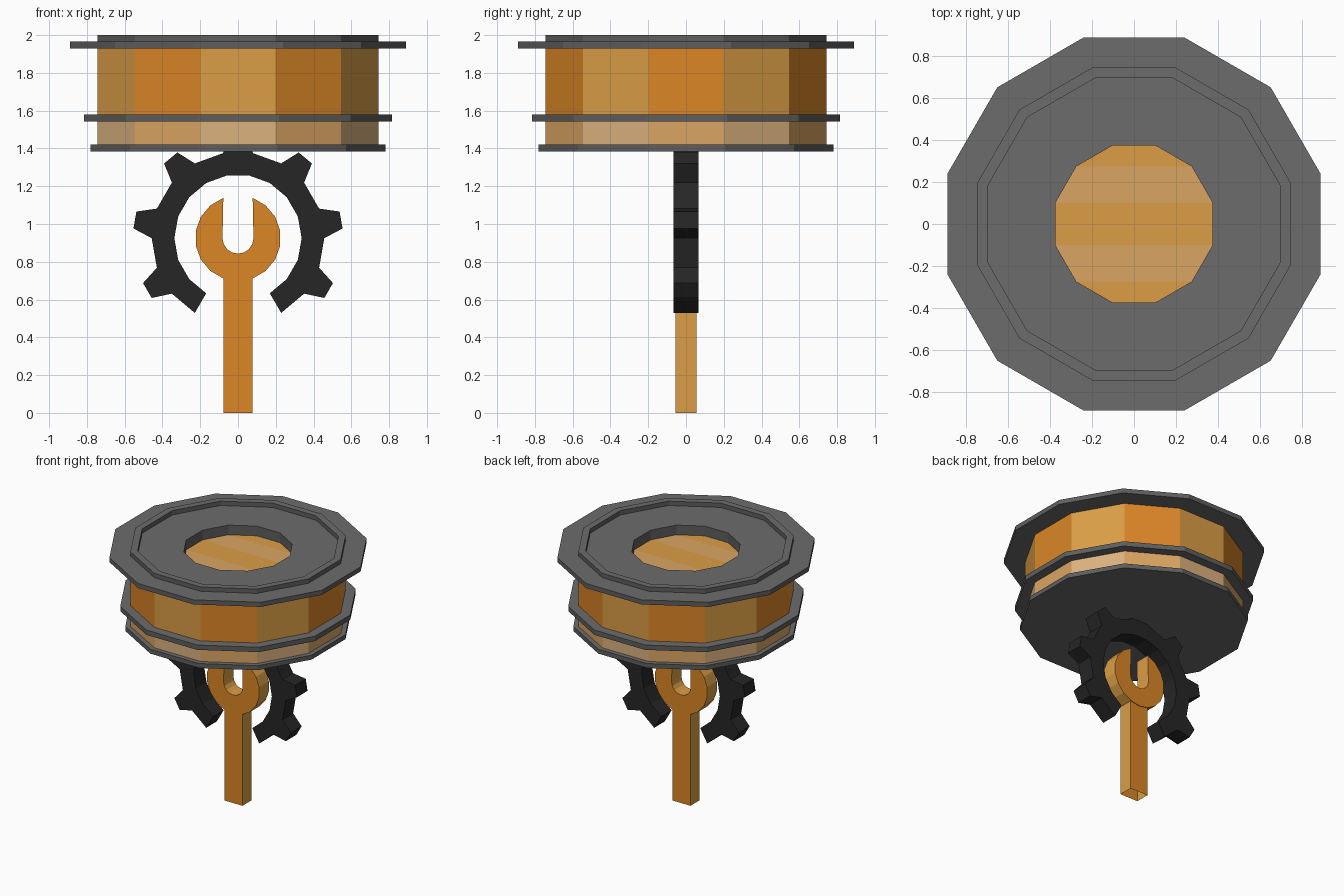
import bpy, bmesh, math

if "Cube" in bpy.data.objects:
    bpy.data.objects.remove(bpy.data.objects["Cube"])


def material(name, hexcode):
    def lin(c):
        c /= 255
        return c / 12.92 if c <= 0.04045 else ((c + 0.055) / 1.055) ** 2.4
    m = bpy.data.materials.new(name)
    m.diffuse_color = [lin(int(hexcode[i:i + 2], 16)) for i in (0, 2, 4)] + [1]
    m.use_nodes = True
    m.node_tree.nodes["Principled BSDF"].inputs["Base Color"].default_value = m.diffuse_color
    return m


ORANGE = material("orange", "DB8626")
AMBER = material("light amber", "DB9E46")
TAN = material("tan orange", "DBA562")
PALE = material("pale tan", "DBB27E")
GREY = material("top grey", "6C6C6C")
EDGE = material("edge grey", "5E5E5E")
BLACK = material("black", "262626")

C15 = math.cos(math.radians(15))


def finish(name, bm, mats):
    me = bpy.data.meshes.new(name)
    bm.to_mesh(me)
    bm.free()
    for m in mats:
        me.materials.append(m)
    ob = bpy.data.objects.new(name, me)
    bpy.context.collection.objects.link(ob)
    return ob


def lathe(name, profile, mats, rule, cap=False):
    """Twelve-sided turning; profile is (apothem, z), rule(side, face) picks the material."""
    bm = bmesh.new()
    rings = []
    for a, z in profile:
        r = a / C15
        rings.append([bm.verts.new((r * math.cos(math.radians(30 * k - 15)),
                                    r * math.sin(math.radians(30 * k - 15)), z))
                      for k in range(12)])
    for lo, hi in zip(rings, rings[1:]):
        for k in range(12):
            n = (k + 1) % 12
            f = bm.faces.new((lo[k], lo[n], hi[n], hi[k]))
            f.normal_update()
            f.material_index = rule(k, f)
    if cap:
        bm.faces.new(rings[0][::-1])
    return finish(name, bm, mats)


def plate(name, outline, half, mats):
    """Extrude an (x, z) outline along y; second material goes on the side walls."""
    bm = bmesh.new()
    front = [bm.verts.new((x, -half, z)) for x, z in outline]
    back = [bm.verts.new((x, half, z)) for x, z in outline]
    bm.faces.new(front)
    bm.faces.new(back[::-1])
    n = len(outline)
    for i in range(n):
        f = bm.faces.new((front[i], back[i], back[(i + 1) % n], front[(i + 1) % n]))
        f.material_index = len(mats) - 1
    bmesh.ops.recalc_face_normals(bm, faces=bm.faces)
    return finish(name, bm, mats)


def alternate(k, f):
    return k % 2


def flat_or_edge(k, f):
    return 0 if abs(f.normal.z) > 0.5 else 1


# Drum walls, with alternating coloured sides
lathe("lower_band", [(0.745, 1.41), (0.745, 1.55)], [TAN, PALE], alternate)
lathe("upper_band", [(0.745, 1.57), (0.745, 1.94)], [ORANGE, AMBER], alternate)

# Flanges
greys = [GREY, EDGE]
lathe("bottom_flange", [(0.78, 1.385), (0.78, 1.42), (0.74, 1.42)],
      greys, flat_or_edge, cap=True)
lathe("middle_flange", [(0.74, 1.542), (0.815, 1.542), (0.815, 1.58), (0.74, 1.58)],
      greys, flat_or_edge)
lathe("top_flange", [(0.74, 1.93), (0.89, 1.93), (0.89, 1.966), (0.745, 1.966),
                     (0.745, 2.0), (0.695, 2.0), (0.695, 1.966),
                     (0.375, 1.966), (0.375, 1.89)], greys, flat_or_edge)

# Striped floor of the top opening
bm = bmesh.new()
rows = []
for ang in (-75, -45, -15, 15, 45, 75):
    x = 0.375 / C15 * math.cos(math.radians(ang))
    y = 0.375 / C15 * math.sin(math.radians(ang))
    rows.append((bm.verts.new((-x, y, 1.89)), bm.verts.new((x, y, 1.89))))
for i, (a, b) in enumerate(zip(rows, rows[1:])):
    f = bm.faces.new((a[0], a[1], b[1], b[0]))
    f.material_index = i % 2
finish("opening_floor", bm, [AMBER, TAN])

CZ = 0.925


def polar(r, deg, cz=CZ):
    return (r * math.cos(math.radians(deg)), cz + r * math.sin(math.radians(deg)))


# Open gear: tooth on every other 20 degree segment
outer = []
for a in range(-60, 241, 20):
    outer.append(polar(0.457, a))
    if a < 240 and (a // 20) % 2 == 0:
        outer += [polar(0.556, a + 5.3), polar(0.556, a + 14.7)]
inner = [polar(0.337, a) for a in range(240, -61, -20)]
plate("gear_ring", outer + inner, 0.065, [BLACK])

# Spanner head with rounded slot
head = [polar(0.227, a) for a in range(110, 431, 20)]
slot = [polar(0.082, -22.5 * i) for i in range(9)]
plate("spanner_head", head + slot, 0.06, [ORANGE, AMBER])

# Spanner handle, open underneath
bm = bmesh.new()
corners = [(-0.077, -0.055), (0.077, -0.055), (0.077, 0.055), (-0.077, 0.055)]
low = [bm.verts.new((x, y, 0)) for x, y in corners]
high = [bm.verts.new((x, y, 0.75)) for x, y in corners]
for i in range(4):
    n = (i + 1) % 4
    f = bm.faces.new((low[i], low[n], high[n], high[i]))
    f.material_index = i % 2
finish("spanner_handle", bm, [ORANGE, AMBER])
